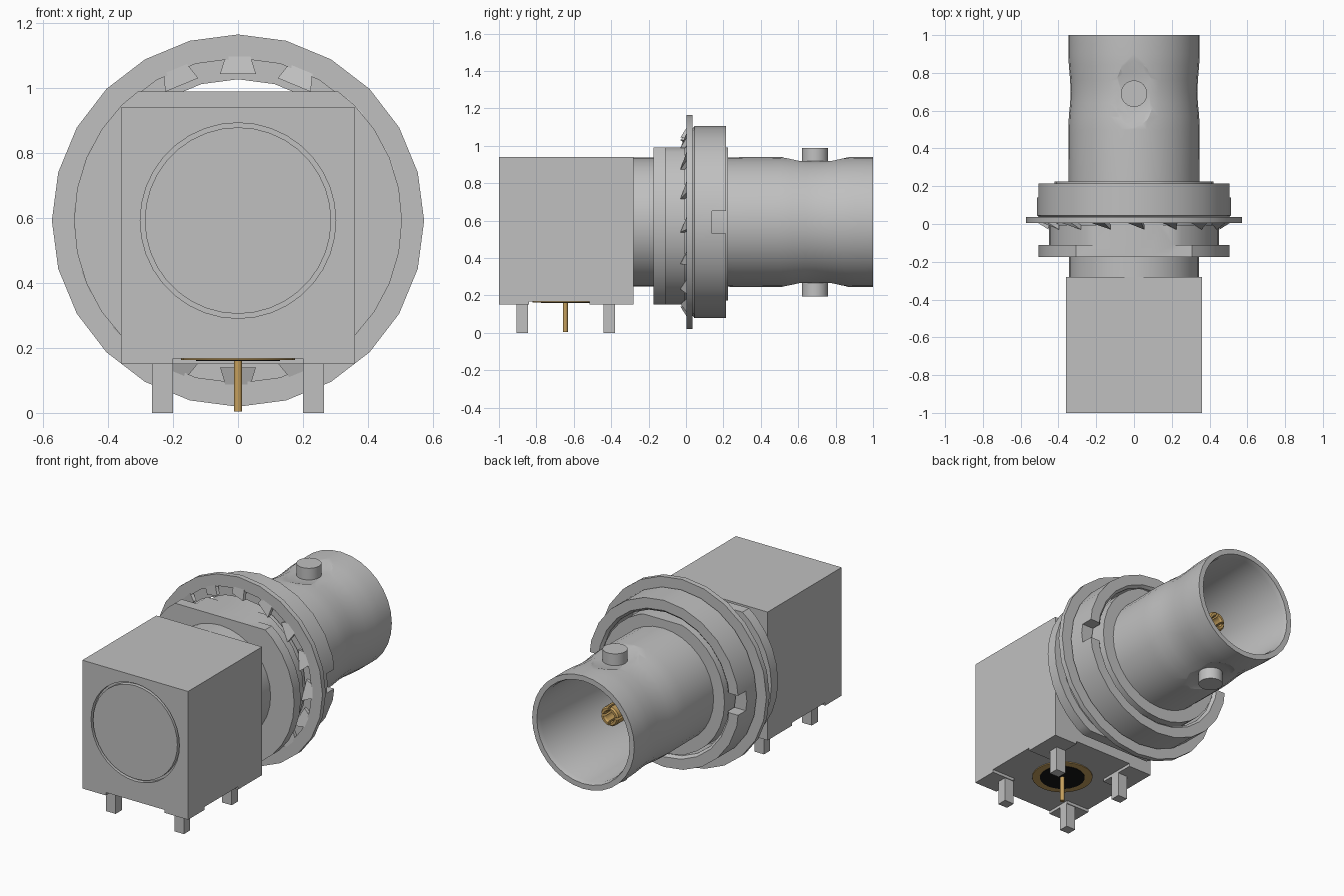
import bpy, bmesh, math
from mathutils import Vector, Matrix

if "Cube" in bpy.data.objects:
    bpy.data.objects.remove(bpy.data.objects["Cube"])

AXIS_Z = 0.592


def material(name, rgb):
    m = bpy.data.materials.new(name)
    m.diffuse_color = (*rgb, 1)
    m.use_nodes = True
    m.node_tree.nodes["Principled BSDF"].inputs["Base Color"].default_value = m.diffuse_color
    return m


GREY = material("nickel_grey", (0.53, 0.53, 0.53))
GOLD = material("gold", (0.56, 0.35, 0.11))
BLACK = material("black_insulator", (0.008, 0.008, 0.008))


def finish(name, bm, mat, smooth=False):
    bmesh.ops.recalc_face_normals(bm, faces=bm.faces)
    me = bpy.data.meshes.new(name)
    bm.to_mesh(me)
    bm.free()
    me.materials.append(mat)
    ob = bpy.data.objects.new(name, me)
    bpy.context.collection.objects.link(ob)
    if smooth:
        shade(ob)
    return ob


def select(ob):
    bpy.ops.object.select_all(action='DESELECT')
    ob.select_set(True)
    bpy.context.view_layer.objects.active = ob


def shade(ob):
    select(ob)
    bpy.ops.object.shade_smooth_by_angle(angle=math.radians(30))


def box(name, x, y, z, mat=GREY):
    bm = bmesh.new()
    bmesh.ops.create_cube(bm, size=1)
    for v in bm.verts:
        v.co = [(a + b) / 2 + c * (b - a) for (a, b), c in zip((x, y, z), v.co)]
    return finish(name, bm, mat)


def lathe_bm(profile, n=24, closed=False):
    """Spin (radius, y) points around the connector axis."""
    bm = bmesh.new()
    vs = [bm.verts.new((0, y, AXIS_Z + r)) for r, y in profile]
    pairs = list(zip(vs, vs[1:])) + ([(vs[-1], vs[0])] if closed else [])
    es = [bm.edges.new(p) for p in pairs]
    bmesh.ops.spin(bm, geom=vs + es, cent=(0, 0, AXIS_Z), axis=(0, 1, 0),
                   angle=2 * math.pi, steps=n)
    bmesh.ops.remove_doubles(bm, verts=bm.verts, dist=1e-5)
    return bm


def lathe(name, profile, mat=GREY, n=24, closed=False):
    return finish(name, lathe_bm(profile, n, closed), mat, True)


def cone(name, x, y, z0, z1, r0, r1, mat=GREY, n=24):
    bm = bmesh.new()
    bmesh.ops.create_cone(bm, cap_ends=True, segments=n, radius1=r0, radius2=r1,
                          depth=z1 - z0,
                          matrix=Matrix.Translation((x, y, (z0 + z1) / 2)))
    return finish(name, bm, mat, True)


def cut(ob, *cutters):
    for c in cutters:
        c.hide_render = True
        select(ob)
        m = ob.modifiers.new("cut", 'BOOLEAN')
        m.operation, m.solver, m.object = 'DIFFERENCE', 'EXACT', c
        # keep the boolean ahead of any smoothing modifier
        bpy.ops.object.modifier_move_to_index(modifier=m.name, index=0)
        bpy.ops.object.modifier_apply(modifier=m.name)
        bpy.data.objects.remove(c)


# Square housing with a cross-shaped underside relief and a round cap groove
housing = box("housing", (-.36, .36), (-1, -.28), (.15, .94))
cut(housing,
    box("relief_a", (-.2, .2), (-1.1, -.2), (.05, .168)),
    box("relief_b", (-.5, .5), (-.84, -.515), (.05, .168)),
    lathe("groove", [(.287, -1.1), (.301, -1.1), (.301, -.975), (.287, -.975)],
          n=36, closed=True))

# Mounting legs
for sx in (-1, 1):
    for y in (-.875, -.41):
        box("mounting_leg", (sx * .2325 - .0325, sx * .2325 + .0325),
            (y - .03, y + .03), (0, .17))

# Underside terminal: gold ring, black insulator, signal pin
cone("terminal_ring", 0, -.645, .163, .172, .175, .175, GOLD)
cone("terminal_insulator", 0, -.645, .160, .172, .13, .13, BLACK)
cone("signal_pin", 0, -.645, .005, .172, .013, .013, GOLD, 16)

# Flanged body with flats on top and bottom
bm = lathe_bm([(0, -.175), (.505, -.175), (.505, -.11), (.45, -.11), (.45, -.005),
               (.42, -.005), (.42, .225), (0, .225)], 32)
for z, d in ((.99, 1), (.15, -1)):
    res = bmesh.ops.bisect_plane(bm, geom=bm.verts[:] + bm.edges[:] + bm.faces[:],
                                 plane_co=(0, 0, z), plane_no=(0, 0, d),
                                 clear_outer=True)
    rim = [e for e in res['geom_cut'] if isinstance(e, bmesh.types.BMEdge)]
    bmesh.ops.contextual_create(bm, geom=rim)
finish("flanged_body", bm, GREY, True)

# Hollow barrel with a shallow waist and spot faces round the bayonet lugs
barrel = lathe("barrel", [(0, -.285), (.345, -.285), (.345, .1), (.348, .5), (.345, .57),
                          (.338, .64), (.336, .7), (.338, .76), (.345, .84), (.348, .9),
                          (.348, 1), (.316, 1), (.308, .97), (.308, .3), (0, .3)], n=32)
cut(barrel,
    cone("spot_top", 0, .69, AXIS_Z + .325, AXIS_Z + .365, .12, .225),
    cone("spot_bottom", 0, .69, AXIS_Z - .365, AXIS_Z - .325, .225, .12))
shade(barrel)
for s in (-1, 1):
    z0, z1 = sorted((AXIS_Z + s * .315, AXIS_Z + s * .397))
    cone("bayonet_lug", 0, .69, z0, z1, .07, .07)

# Ring nut with two side slots
nut = lathe("ring_nut", [(.435, .035), (.5, .035), (.513, .045), (.513, .215),
                         (.45, .215), (.435, .2)], closed=True)
for s in (-1, 1):
    x = sorted((s * .42, s * .6))
    cut(nut, box("slot", x, (.14, .3), (AXIS_Z - .06, AXIS_Z + .06)))
shade(nut)

# Lock washer with twisted inner teeth
lathe("lock_washer", [(.5, .004), (.573, .004), (.573, .036), (.5, .036)], closed=True)
bm = bmesh.new()
TEETH = 16
for k in range(TEETH):
    rot = Matrix.Rotation(2 * math.pi * k / TEETH, 4, 'Y')
    new = bmesh.ops.create_cube(bm, size=1)['verts']
    for v in new:
        inner = v.co.z < 0
        x = v.co.x * (.11 if inner else .075)
        y = .02 + v.co.y * .026 - (v.co.x * .05 + .012 if inner else 0)
        v.co = rot @ Vector((x, y, .452 if inner else .51)) + Vector((0, 0, AXIS_Z))
finish("washer_teeth", bm, GREY)

# Gold centre contact: slotted socket
contact = lathe("centre_contact", [(0, .28), (.06, .28), (.06, .74), (.052, .75),
                                   (.038, .75), (.032, .74), (.032, .55), (0, .55)], GOLD)
cut(contact,
    box("slit_a", (-.006, .006), (.6, .8), (AXIS_Z - .1, AXIS_Z + .1)),
    box("slit_b", (-.1, .1), (.6, .8), (AXIS_Z - .006, AXIS_Z + .006)))
shade(contact)
